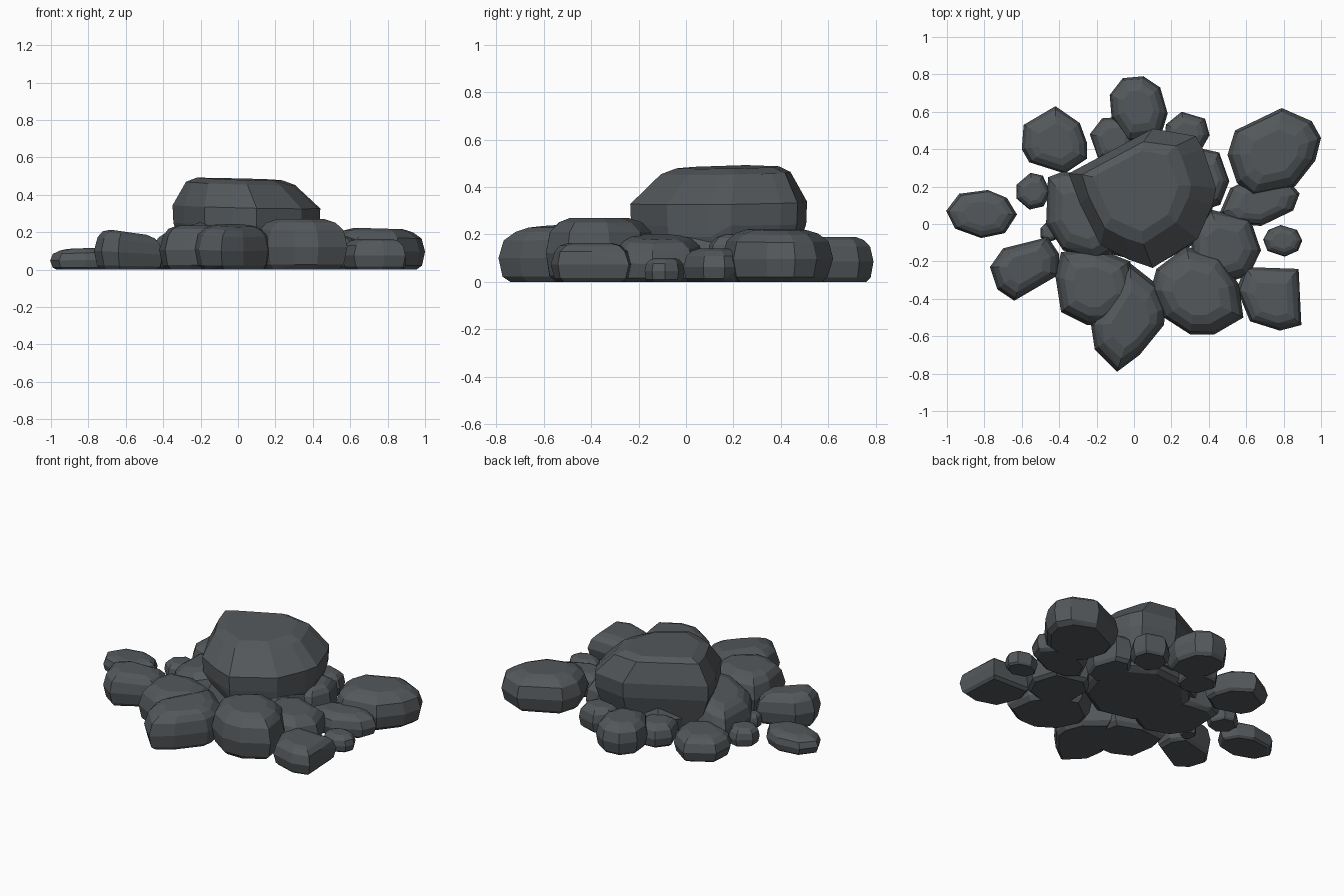
import bpy, bmesh, math, random
from mathutils import Vector

if "Cube" in bpy.data.objects:
    bpy.data.objects.remove(bpy.data.objects["Cube"])

random.seed(4)
stone = bpy.data.materials.new("dark slate grey")
stone.diffuse_color = (0.088, 0.098, 0.105, 1)
stone.use_nodes = True
stone.node_tree.nodes["Principled BSDF"].inputs["Base Color"].default_value = stone.diffuse_color

# Side profile: (fraction of height, fraction of outline)
ROCK = [(0, .81), (.1, .92), (.45, 1), (.78, .91), (.93, .74), (1, .52)]
BOULDER = [(.1, .82), (.4, .96), (.5, .99), (.69, 1), (.95, .74), (1, .58)]


def rock(name, height, outline, tilt=(0, 0), profile=ROCK, lean=(0, 0)):
    """Faceted stone: an outline stacked along a profile, closed as a hull."""
    n = len(outline)
    c = Vector((sum(p[0] for p in outline) / n, sum(p[1] for p in outline) / n))
    bm = bmesh.new()
    for i, (fz, s) in enumerate(profile):
        for p in outline:
            d = (Vector(p) - c) * s
            if 0 < i < len(profile) - 1 and s < .97:
                d *= random.uniform(.98, 1.02)
            z = height * fz + fz * (d.x * tilt[0] + d.y * tilt[1])
            k = max(0, fz - .7) / .3          # lean only shifts the crown
            bm.verts.new((c.x + d.x + k * lean[0], c.y + d.y + k * lean[1], z))
    res = bmesh.ops.convex_hull(bm, input=bm.verts)
    junk = {g for g in res["geom_interior"] + res["geom_unused"]
            if isinstance(g, bmesh.types.BMVert)}
    bmesh.ops.delete(bm, geom=list(junk), context='VERTS')
    bmesh.ops.dissolve_limit(bm, angle_limit=math.radians(5),
                             verts=bm.verts, edges=bm.edges)
    bmesh.ops.recalc_face_normals(bm, faces=bm.faces)
    me = bpy.data.meshes.new(name)
    bm.to_mesh(me)
    bm.free()
    me.materials.append(stone)
    ob = bpy.data.objects.new(name, me)
    bpy.context.collection.objects.link(ob)


def oval(cx, cy, rx, ry, turn, sides):
    """Slightly irregular oval outline."""
    t, pts = math.radians(turn), []
    for i in range(sides):
        a = 2 * math.pi * (i + random.uniform(-.15, .15)) / sides
        x, y = rx * math.cos(a), ry * math.sin(a)
        pts.append((cx + x * math.cos(t) - y * math.sin(t),
                    cy + x * math.sin(t) + y * math.cos(t)))
    return pts


# Large boulder on top of the pile
rock("top_boulder", .483,
     [(-.35, .27), (-.02, .44), (.10, .51), (.33, .47), (.37, .40), (.44, .19),
      (.42, .10), (.34, -.08), (.10, -.235), (-.03, -.19), (-.18, -.11), (-.29, .11)],
     (-.03, .02), BOULDER, (-.06, .03))

# Main stones around it
rock("back_stone", .19, [(-.13, .69), (-.06, .78), (.05, .79), (.14, .73),
                         (.18, .59), (.14, .46), (-.03, .44), (-.12, .57)])
rock("back_left_stone", .155, [(-.59, .53), (-.42, .63), (-.29, .54), (-.25, .43),
                               (-.25, .35), (-.37, .27), (-.56, .33), (-.60, .40)])
rock("back_right_stone", .22, [(.50, .37), (.54, .50), (.79, .62), (.95, .55), (1, .46),
                               (.97, .34), (.86, .20), (.63, .15), (.55, .22)], (-.03, 0))
rock("left_front_stone", .20, [(-.77, -.23), (-.70, -.13), (-.46, -.07), (-.40, -.16),
                               (-.40, -.27), (-.64, -.41), (-.73, -.35)], (-.14, 0))
rock("front_left_stone", .235, [(-.42, -.28), (-.39, -.15), (-.20, -.13), (-.02, -.20),
                                (.03, -.40), (-.15, -.54), (-.25, -.54), (-.39, -.47)])
rock("front_stone", .235, [(-.02, -.21), (.12, -.32), (.17, -.45), (.16, -.54), (.03, -.70),
                           (-.09, -.79), (-.21, -.67), (-.23, -.54)], (-.05, .06))
rock("front_right_stone", .27, [(.09, -.35), (.12, -.24), (.28, -.12), (.46, -.18), (.56, -.32),
                                (.585, -.50), (.43, -.59), (.30, -.59), (.16, -.50)])
rock("right_front_stone", .165, [(.55, -.35), (.59, -.23), (.88, -.24), (.89, -.40),
                                 (.895, -.54), (.78, -.57), (.62, -.52)])
rock("left_support_stone", .225, [(-.47, 0), (-.46, .25), (-.38, .28), (-.15, .25),
                                  (-.02, -.10), (-.20, -.20), (-.38, -.14)], (.3, 0))

# Smaller and half-hidden stones: centre, radii, turn, sides, height, x tilt
fillers = {
    "left_stone": (-.815, .055, .19, .13, -5, 8, .115, .04),
    "left_pebble": (-.54, .175, .095, .10, 0, 7, .11, 0),
    "tiny_left_pebble": (-.455, -.045, .05, .055, 0, 7, .085, 0),
    "right_pebble": (.795, -.09, .105, .085, 0, 8, .10, 0),
    "right_support_stone": (.48, -.12, .20, .21, 0, 7, .19, -.12),
    "right_flat_stone": (.67, .12, .22, .13, 12, 8, .14, 0),
    "right_wedge_stone": (.39, .24, .12, .17, 0, 7, .20, 0),
    "back_right_pebble": (.28, .48, .13, .12, 45, 7, .15, 0),
    "back_left_pebble": (-.11, .45, .13, .13, 20, 7, .14, 0),
    "core_stone": (.08, .12, .36, .34, 0, 9, .24, 0),
}
for name, (cx, cy, rx, ry, turn, sides, h, tx) in fillers.items():
    rock(name, h, oval(cx, cy, rx, ry, turn, sides), (tx, 0))
